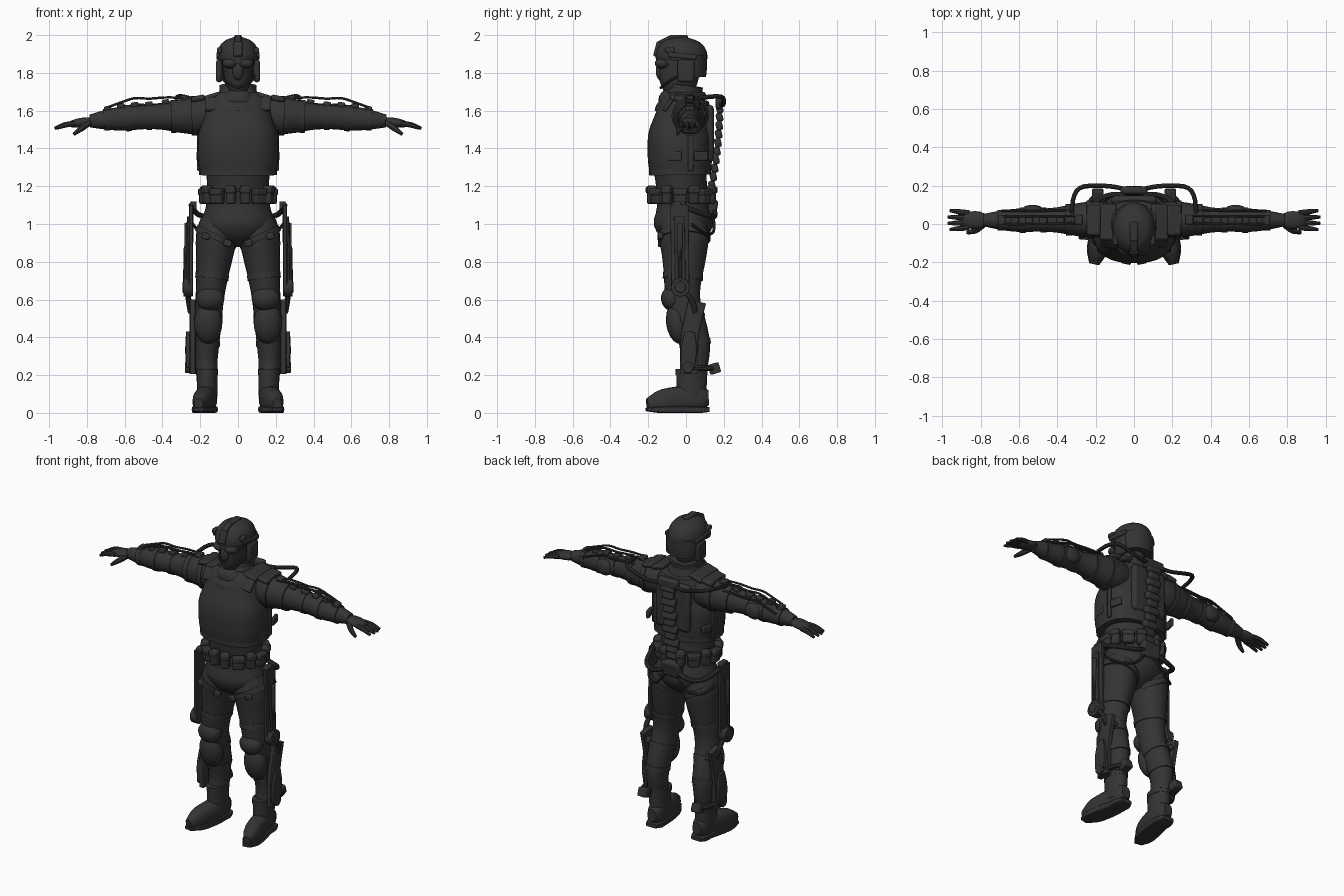
import bpy
import bmesh
import math
from mathutils import Euler, Matrix, Vector

cube = bpy.data.objects.get("Cube")
if cube:
    bpy.data.objects.remove(cube, do_unlink=True)

charcoal = bpy.data.materials.new("charcoal")
charcoal.use_nodes = True
colour = (0.034, 0.034, 0.034, 1)
charcoal.diffuse_color = colour
charcoal.node_tree.nodes["Principled BSDF"].inputs["Base Color"].default_value = colour

made = []
SIDEWAYS = Vector((1, 0, 0))
BACKWARD = Vector((0, 1, 0))
UPWARD = Vector((0, 0, 1))


def finish(name, bm, mirror, bevel=0.0):
    """Turn a bmesh into a named object, optionally mirrored across x."""
    bmesh.ops.recalc_face_normals(bm, faces=bm.faces[:])
    mesh = bpy.data.meshes.new(name)
    bm.to_mesh(mesh)
    bm.free()
    mesh.materials.append(charcoal)
    obj = bpy.data.objects.new(name, mesh)
    bpy.context.collection.objects.link(obj)
    if bevel:
        modifier = obj.modifiers.new("soft_edges", "BEVEL")
        modifier.width = bevel
        modifier.segments = 2
    if mirror:
        obj.modifiers.new("other_side", "MIRROR")
    made.append(obj)


def sample(keys, t):
    """Smooth value at fraction t through evenly spread keys."""
    last = len(keys) - 1
    index = max(min(int(t * last), last - 1), 0)
    f = t * last - index
    a, b, c, d = (keys[min(max(index + step, 0), last)] for step in (-1, 0, 1, 2))
    bend = 2 * a - 5 * b + 4 * c - d
    return b + f / 2 * (c - a + f * (bend + f * (3 * (b - c) + d - a)))


def rounded(value, power):
    return math.copysign(abs(value) ** (2 / power), value)


def sweep(name, points, radii, depth=1.0, mirror=True, power=2, rings=14, sides=20):
    """Skin rounded rings along a path; return the limb so bands can follow it."""
    points = [Vector(point) for point in points]
    path = [sample(points, i / (rings - 1)) for i in range(rings)]
    bm = bmesh.new()
    loops = []
    old, turn = UPWARD, Matrix.Identity(3)
    for i, centre in enumerate(path):
        way = (path[min(i + 1, rings - 1)] - path[max(i - 1, 0)]).normalized()
        turn = old.rotation_difference(way).to_matrix() @ turn
        old = way
        radius = sample(radii, i / (rings - 1))
        loop = []
        for k in range(sides):
            angle = math.tau * k / sides
            across = radius * rounded(math.cos(angle), power)
            along = radius * depth * rounded(math.sin(angle), power)
            corner = centre + turn @ Vector((across, along, 0))
            corner.z = max(corner.z, 0)
            loop.append(bm.verts.new(corner))
        loops.append(loop)
    for low, high in zip(loops, loops[1:]):
        for k in range(sides):
            n = (k + 1) % sides
            bm.faces.new((low[k], low[n], high[n], high[k]))
    bm.faces.new(loops[0])
    bm.faces.new(loops[-1])
    finish(name, bm, mirror)
    return points, radii, depth


def tube(name, points, radius, mirror=True):
    sweep(name, points, [radius], mirror=mirror, sides=10)


def band(name, limb, t, half=0.015, grow=1.07, lean=0.0, mirror=True, power=2):
    """Strap wrapped around a limb."""
    points, radii, depth = limb
    centre = sample(points, t)
    way = sample(points, min(t + 0.02, 1)) - sample(points, max(t - 0.02, 0))
    way = (way.normalized() + lean * SIDEWAYS) * half
    sweep(name, [centre - way, centre + way], [sample(radii, t) * grow], depth, mirror, power, 2, 24)


def box(name, loc, size, rot=(0, 0, 0), mirror=True, bevel=0.007):
    bm = bmesh.new()
    place = Matrix.LocRotScale(Vector(loc), Euler(rot), Vector(size))
    bmesh.ops.create_cube(bm, size=1, matrix=place)
    finish(name, bm, mirror, bevel)


def blob(name, loc, size, rot=(0, 0, 0), mirror=True):
    bm = bmesh.new()
    place = Matrix.LocRotScale(Vector(loc), Euler(rot), Vector(size))
    bmesh.ops.create_uvsphere(bm, u_segments=16, v_segments=10, radius=0.5, matrix=place)
    finish(name, bm, mirror)


def disc(name, loc, radius, depth):
    bm = bmesh.new()
    place = Matrix.Translation(loc) @ Matrix.Rotation(math.pi / 2, 4, "Y")
    bmesh.ops.create_cone(bm, cap_ends=True, segments=16, radius1=radius,
                          radius2=radius, depth=depth, matrix=place)
    finish(name, bm, mirror=True, bevel=0.005)


# Head, face mask and goggles
head = sweep("head", [(0, -.04, 1.7), (0, -.035, 1.9)], [.055, .072, .08, .085], depth=1.42, mirror=False)
blob("mask_nose", (0, -.135, 1.81), (.06, .05, .1), mirror=False)
blob("goggle_lens", (.04, -.125, 1.85), (.085, .08, .055), rot=(0, 0, .4))
band("goggle_strap", head, .75, mirror=False)

# Helmet shell, neck guard, mount and headset
sweep("helmet", [(0, -.025, 1.865), (0, -.02, 1.99)], [.108, .111, .108, .096, .07, .02],
      depth=1.24, mirror=False, sides=32)
sweep("helmet_neck_guard", [(0, .03, 1.775), (0, .025, 1.89)], [.095, .105, .108], depth=.8, mirror=False, sides=28)
box("helmet_mount", (0, -.15, 1.925), (.045, .03, .08), rot=(-.25, 0, 0), mirror=False)
box("helmet_mount_arm", (0, -.11, 1.97), (.035, .07, .03), rot=(.45, 0, 0), mirror=False)
box("helmet_top_strip", (0, -.04, 1.99), (.04, .1, .02), mirror=False)
box("helmet_rail", (.107, -.02, 1.89), (.016, .15, .028), rot=(-.1, 0, 0))
box("helmet_lamp", (.098, -.085, 1.92), (.025, .05, .03))
box("ear_cup", (.1, 0, 1.81), (.034, .09, .12), bevel=.015)
tube("chin_strap", [(.085, -.03, 1.79), (.07, -.09, 1.755), (0, -.135, 1.72)], radius=.007)

# Collar and torso armour
collar = sweep("collar", [(0, -.02, 1.58), (0, 0, 1.735)], [.16, .155, .125, .1, .086], depth=.92, mirror=False)
band("collar_fold", collar, t=.85, grow=1.06, mirror=False)
blob("scarf", (0, -.085, 1.65), (.18, .12, .13), rot=(.5, 0, 0), mirror=False)
vest = sweep("vest", [(0, -.03, 1.265), (0, -.03, 1.475), (0, .01, 1.675)],
             [.2, .21, .214, .21, .185, .172, .14], depth=.8, mirror=False, power=2.5, sides=36)
band("vest_hem", vest, t=.04, grow=1.02, mirror=False, power=2.5)
box("vest_back_plate", (0, .125, 1.48), (.24, .045, .3), mirror=False, bevel=.02)
box("vest_side_seam", (.208, .025, 1.39), (.016, .03, .22))
for reach in (-.06, .08):
    box("vest_side_strap", (.203, reach, 1.36), (.02, .075, .05), rot=(0, 0, reach * 3))
box("strap_pad", (.135, .01, 1.675), (.09, .19, .03), rot=(0, .3, 0), bevel=.012)
box("strap_front", (.135, -.095, 1.635), (.075, .025, .08), rot=(-.6, .1, 0))
box("shoulder_plate", (.21, .02, 1.665), (.075, .16, .03), rot=(0, .2, 0), bevel=.012)

# Waist, belt and pouches
pelvis = sweep("pelvis", [(0, -.01, .88), (0, -.015, 1.08), (0, -.03, 1.28)],
               [.06, .15, .195, .172, .165, .165, .17], depth=.82, mirror=False, sides=32)
band("belt", pelvis, t=.66, half=.03, mirror=False)
for i in range(7):
    turn = math.radians(25 * i - 78)
    outward = Vector((math.cos(turn), math.sin(turn) * .9, 0))
    drop = .02 * (i % 2)
    pouch = Vector((0, -.022, 1.155 - drop / 2)) + outward * .182
    box("belt_pouch", pouch, (.046, .05 + drop, .1 - drop), rot=(0, 0, turn), bevel=.012)
    box("pouch_flap", pouch + outward * .005 + UPWARD * .025, (.046, .054 + drop, .035), rot=(0, 0, turn))

# Arms, sleeves and hands
arm = sweep("arm", [(.13, .025, 1.575), (.5, .02, 1.565), (.785, .02, 1.545)],
            [.09, .1, .09, .069, .063, .065, .058, .045, .034], depth=.95, rings=20, sides=24)
for t in (.17, .3, .46, .62, .8):
    band("arm_band", arm, t)
blob("elbow_pad", (.53, .07, 1.56), (.12, .06, .1))
blob("palm", (.83, .02, 1.537), (.15, .095, .05), rot=(0, .15, 0))
for i in range(4):
    spread = BACKWARD * (i - 1.5)
    knuckle = Vector((.86, .02, 1.532)) + spread * .025
    tip = Vector((.976, .02, 1.506)) + spread * .033 - SIDEWAYS * .01 * abs(i - 1.5)
    sweep("finger", [knuckle, (knuckle + tip) / 2 + UPWARD * .006, tip], [.0145, .014, .008], rings=7, sides=8)
sweep("thumb", [(.79, -.005, 1.535), (.83, -.035, 1.505), (.87, -.045, 1.475)], [.018, .016, .009], rings=7, sides=8)

# Legs, knee pads and straps
leg = sweep("leg", [(.165, .03, .12), (.166, .05, .35), (.15, -.015, .6), (.125, -.01, .83), (.104, -.01, 1.03)],
            [.05, .054, .065, .072, .075, .084, .098, .109, .09], depth=1.2, rings=22, sides=24)
blob("knee_pad", (.147, -.075, .605), (.15, .115, .13), rot=(.1, 0, 0))
blob("shin_guard", (.158, -.045, .475), (.15, .12, .22), rot=(.15, 0, 0))
for t in (.15, .27, .4, .63):
    band("leg_strap", leg, t, grow=1.05)
band("thigh_strap", leg, t=.86, lean=-.35)
for across in (.055, .17):
    box("strap_buckle", (across, -.135, .88 + across / 3), (.042, .026, .036), rot=(0, -.3, 0))

# Boots, toes turned slightly outwards
boot = sweep("boot_shaft", [(.163, .03, .06), (.163, .03, .225)], [.052, .055, .056], depth=1.45)
band("boot_cuff", boot, t=.92, grow=1.04)
sweep("boot_foot", [(.16, .12, .08), (.165, 0, .075), (.208, -.205, .045)],
      [.03, .048, .051, .054, .05, .024], depth=1.3, power=2.5)
sweep("boot_sole", [(.16, .125, .018), (.165, 0, .018), (.208, -.21, .018)],
      [.036, .052, .053, .058, .055, .026], depth=.34, power=6)

# Leg exoskeleton from hip to ankle
knee = Vector((.264, -.03, .665))
ankle = Vector((.255, .01, .24))
hip = Vector((.248, -.035, 1.1))
sweep("thigh_rail", [knee - SIDEWAYS * .014, hip], [.012], depth=4, power=6)
sweep("thigh_rail_cover", [knee + UPWARD * .04, hip + SIDEWAYS * .012 - UPWARD * .06], [.011], depth=2.5, power=6)
box("thigh_actuator", knee.lerp(hip, .6) + SIDEWAYS * .02, (.02, .03, .16))
tube("thigh_piston", [knee + SIDEWAYS * .017, knee.lerp(hip, .5) + SIDEWAYS * .02], radius=.011)
disc("knee_joint", knee, radius=.05, depth=.05)
disc("knee_joint_cap", knee + SIDEWAYS * .02, radius=.03, depth=.02)
box("hip_hinge", hip - SIDEWAYS * .012, (.035, .065, .04))
tube("knee_link", [knee, (.262, .03, .6), (.25, .05, .53)], radius=.015)
sweep("calf_frame", [(.24, .015, .205), (.24, .02, .4), (.24, .06, .59)], [.018], depth=2.6, power=6)
sweep("calf_cover", [(.262, .01, .24), (.265, .02, .43)], [.014, .016, .01], depth=2.6, power=6)
disc("ankle_joint", ankle, radius=.03, depth=.05)
tube("ankle_bar", [ankle, (.225, .12, .235), (.18, .155, .235)], radius=.014)
box("ankle_box", (.19, .15, .235), (.06, .06, .055), rot=(.3, 0, 0))
box("calf_bracket", (.22, .05, .53), (.045, .08, .035), rot=(.3, 0, 0))

# Spine column and hip frame
for i in range(11):
    swell = math.sin(i / 10 * math.pi / 2)
    box("vertebra", (0, .13 + .048 * swell, 1.16 + .045 * i), (.1 - .025 * (i % 2), .036, .05),
        rot=(.25, 0, 0), mirror=False, bevel=.012)
box("spine_top_hub", (0, .175, 1.64), (.14, .04, .06), mirror=False, bevel=.014)
box("hip_hub", (0, .14, 1.08), (.13, .05, .1), rot=(-.15, 0, 0), mirror=False, bevel=.015)
tube("hip_frame", [(.04, .15, 1.07), (.13, .15, 1.04), (.21, .1, 1.05), hip], radius=.014)
tube("hip_cable", [(.04, .145, 1.04), (.11, .145, .96), (.19, .1, .95), (.24, .03, 1)], radius=.008)

# Arm exoskeleton: shoulder hoop, then joints and rods that follow the sleeve
tube("shoulder_hoop", [(.04, .18, 1.64), (.11, .195, 1.63), (.2, .2, 1.65), (.28, .19, 1.672),
                       (.315, .14, 1.675), (.325, .06, 1.665)], radius=.012)
rods = {-1: [], 1: []}
for i in range(6):
    t = .24 + .11 * i
    top = sample(arm[0], t) + UPWARD * (sample(arm[1], t) + .005)
    box("arm_joint", top, (.04, .05, .026), rot=(0, .15, 0))
    lift = .03 * math.sin(i / 5 * math.pi) + .006 * (i % 2)
    for side, points in rods.items():
        points.append(top + BACKWARD * .02 * side + UPWARD * lift)
for points in rods.values():
    tube("arm_rod", points, radius=.0065)
tube("arm_cable", [point + BACKWARD * .03 - UPWARD * .035 for point in rods[1]], radius=.007)

# Smooth shading with kept edges
for obj in bpy.context.selected_objects:
    obj.select_set(False)
for obj in made:
    obj.select_set(True)
bpy.context.view_layer.objects.active = made[0]
bpy.ops.object.shade_smooth_by_angle(angle=math.radians(35))
